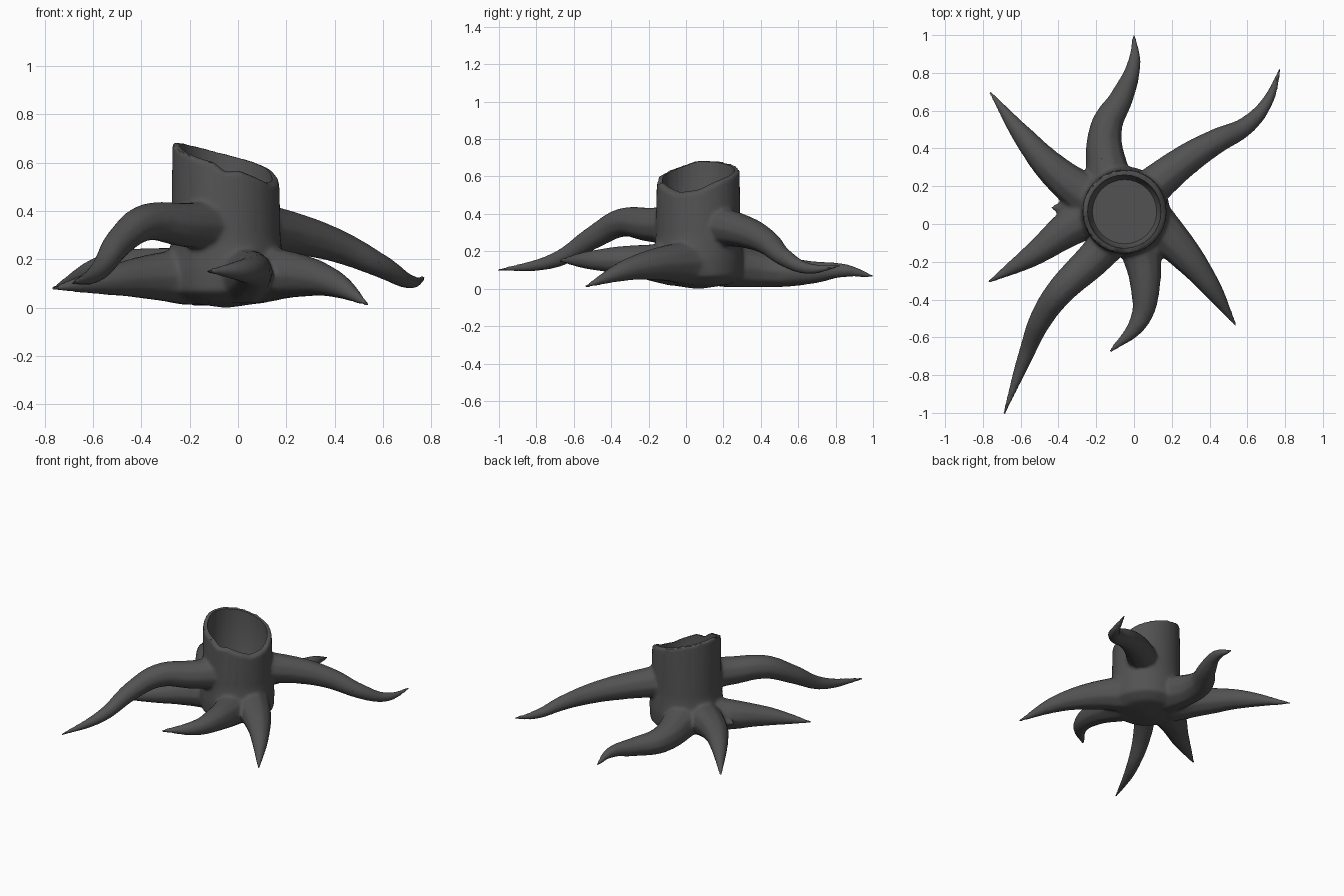
import bpy, bmesh
from math import sin, cos, pi, radians
from mathutils import Vector

if "Cube" in bpy.data.objects:
    bpy.data.objects.remove(bpy.data.objects["Cube"])

CX, CY = -0.05, 0.065            # trunk axis


def link(name, data):
    ob = bpy.data.objects.new(name, data)
    bpy.context.collection.objects.link(ob)
    return ob


def evaluated_mesh(ob):
    dg = bpy.context.evaluated_depsgraph_get()
    return bpy.data.meshes.new_from_object(ob.evaluated_get(dg))


def lathe(name, rings, seg, bottom, top):
    """rings: functions angle -> (radius, z); closed by a fan at each end"""
    bm = bmesh.new()
    angs = [2 * pi * i / seg for i in range(seg)]
    loops = []
    for ring in rings:
        loops.append([bm.verts.new((CX + ring(a)[0] * cos(a), CY + ring(a)[0] * sin(a), ring(a)[1]))
                      for a in angs])
    lo, hi = bm.verts.new((CX, CY, bottom)), bm.verts.new((CX, CY, top))
    for i in range(seg):
        j = (i + 1) % seg
        for a, b in zip(loops, loops[1:]):
            bm.faces.new((a[i], a[j], b[j], b[i]))
        bm.faces.new((lo, loops[0][j], loops[0][i]))
        bm.faces.new((hi, loops[-1][i], loops[-1][j]))
    me = bpy.data.meshes.new(name)
    bm.to_mesh(me)
    bm.free()
    return link(name, me)


# broken rim heights, every 30 degrees from +x
RIM = [.52, .575, .61, .64, .67, .69, .695, .655, .62, .59, .545, .505]


def rim(a):
    i, f = divmod(a / (pi / 6), 1)
    notch = max(0, 1 - abs(a - 1.5 * pi) / .25)
    return RIM[int(i) % 12] * (1 - f) + RIM[int(i + 1) % 12] * f - .035 * notch


# trunk, solid at first
PROFILE = [(.17, .025), (.235, .07), (.24, .17), (.226, .3)]
rings = [lambda a, p=p: p for p in PROFILE] + [lambda a: (.222, rim(a))]
trunk = lathe("trunk", rings, 48, 0.0, .60)


def root(name, girth, *pts):
    """tapering root along a smooth path"""
    cu = bpy.data.curves.new(name, 'CURVE')
    cu.dimensions, cu.bevel_depth, cu.bevel_resolution = '3D', 1.0, 3
    cu.use_fill_caps, cu.resolution_u = True, 6
    pts = [Vector(p) for p in pts]
    run = [0]
    for a, b in zip(pts, pts[1:]):
        run.append(run[-1] + (b - a).length)
    sp = cu.splines.new('BEZIER')
    sp.bezier_points.add(len(pts) - 1)
    for bp, p, s in zip(sp.bezier_points, pts, run):
        bp.co, bp.radius = p, .009 + girth * max(0, 1 - s / run[-1]) ** .85
        bp.handle_left_type = bp.handle_right_type = 'AUTO'
    return link(name, cu)


parts = [
    trunk,
    root("root_back_right", .10, (.05, .16, .34), (.27, .335, .30), (.43, .435, .25),
         (.60, .525, .17), (.71, .655, .11), (.775, .825, .125)),
    root("root_back", .115, (-.13, .20, .13), (-.15, .5, .095), (-.06, .68, .09),
         (0, .85, .10), (0, 1.005, .068)),
    root("root_left_back", .115, (-.2, .11, .13), (-.42, .28, .16), (-.55, .42, .16), (-.765, .70, .085)),
    root("root_left_front", .115, (-.2, .06, .13), (-.34, -.02, .13), (-.53, -.16, .115), (-.775, -.31, .08)),
    root("left_web", .11, (-.22, .09, .13), (-.44, .085, .13)),
    root("root_front_left", .098, (-.10, -.06, .34), (-.22, -.19, .345), (-.38, -.345, .355),
         (-.485, -.49, .28), (-.575, -.70, .155), (-.69, -1.01, .10)),
    root("root_front", .11, (.02, -.06, .13), (.06, -.34, .155), (.03, -.51, .155), (-.13, -.68, .153)),
    root("root_front_right", .12, (.06, .05, .14), (.25, -.14, .135), (.40, -.325, .10), (.54, -.54, .012)),
]

# gather trunk and roots in one mesh
bpy.context.view_layer.update()
bm = bmesh.new()
for p in parts:
    bm.from_mesh(evaluated_mesh(p))
bmesh.ops.remove_doubles(bm, verts=bm.verts[:], dist=1e-5)
bmesh.ops.recalc_face_normals(bm, faces=bm.faces[:])
body = bpy.data.meshes.new("stump_with_roots")
bm.to_mesh(body)
bm.free()
for p in parts:
    bpy.data.objects.remove(p)
stump = link("stump_with_roots", body)

# dark bark
bark = bpy.data.materials.new("dark_bark")
bark.diffuse_color = (.085, .085, .085, 1)
bark.use_nodes = True
bark.node_tree.nodes["Principled BSDF"].inputs["Base Color"].default_value = bark.diffuse_color
body.materials.append(bark)

# blend the parts, then hollow out the trunk
hollow = lathe("hollow_cutter", [lambda a: (.17, .30), lambda a: (.188, .33), lambda a: (.20, .9)], 32, .30, .9)
hollow.hide_render = True
hollow.data.materials.append(bark)
m = stump.modifiers.new("blend", 'REMESH')
m.mode, m.voxel_size = 'VOXEL', .011
m = stump.modifiers.new("soften", 'SMOOTH')
m.factor, m.iterations = .5, 10
m = stump.modifiers.new("simplify", 'DECIMATE')
m.ratio = .25
m = stump.modifiers.new("hollow", 'BOOLEAN')
m.operation, m.object, m.solver = 'DIFFERENCE', hollow, 'EXACT'
bpy.context.view_layer.update()
result = evaluated_mesh(stump)
stump.modifiers.clear()
stump.data = result
result.materials.clear()
result.materials.append(bark)
bpy.data.objects.remove(hollow)

# set on the ground
low = min(v.co.z for v in result.vertices)
for v in result.vertices:
    v.co.z -= low

bpy.ops.object.select_all(action='DESELECT')
stump.select_set(True)
bpy.context.view_layer.objects.active = stump
bpy.ops.object.shade_smooth_by_angle(angle=radians(40))
